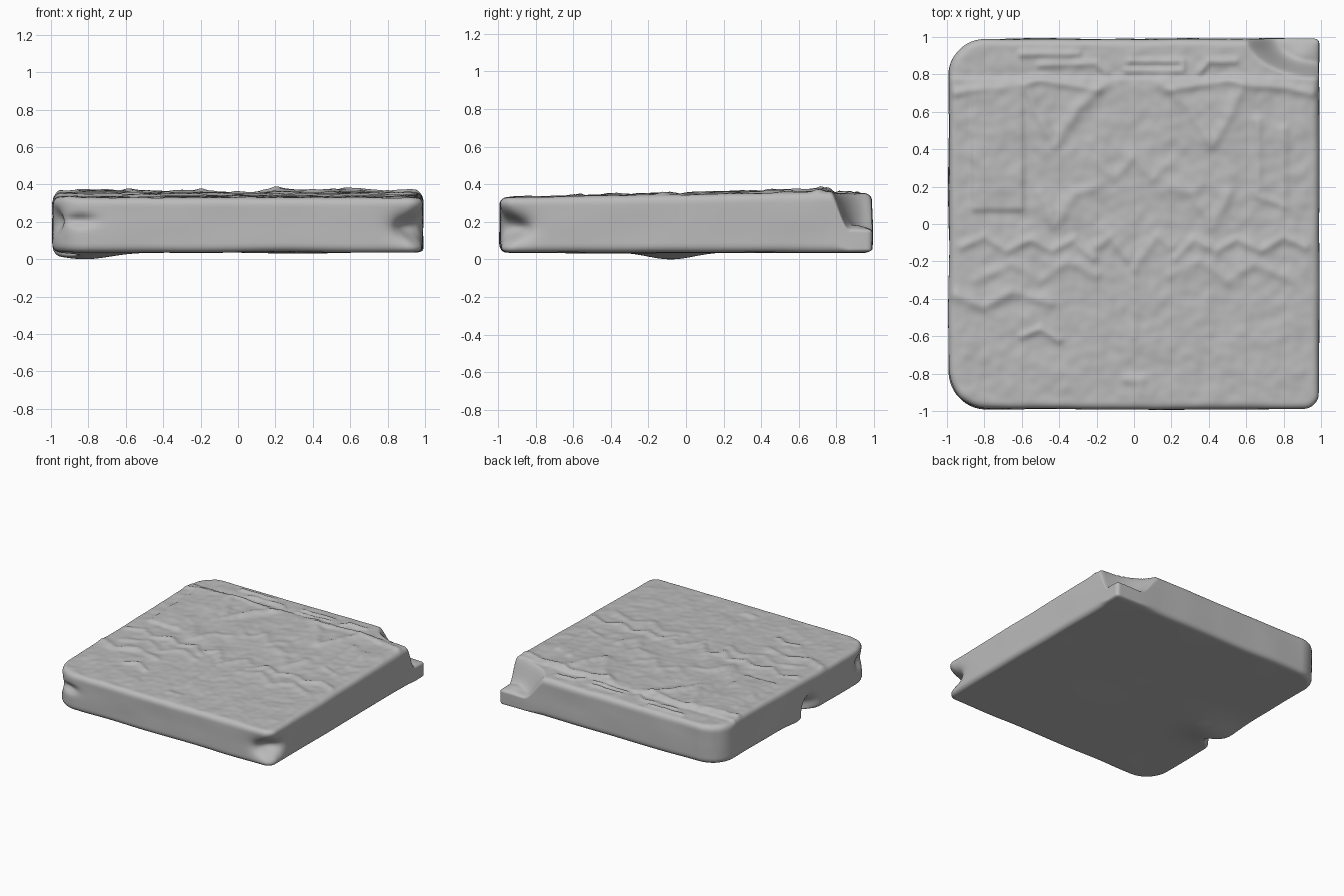
import bpy, bmesh, math
from mathutils import Vector, noise

if "Cube" in bpy.data.objects:
    bpy.data.objects.remove(bpy.data.objects["Cube"], do_unlink=True)

HALF, BASE, EDGE = 0.99, 0.035, 0.04

# Carved ridges as (mirrored, width, height, path)
RIDGES = [
    (True, .035, .016, [(.15, .75), (.3, .62), (.42, .43), (.52, .6), (.58, .73)]),
    (True, .035, .013, [(.2, .2), (.32, .16), (.42, 0), (.5, .16)]),
    (True, .03, .01, [(0, .36), (.1, .25), (.2, .34)]),
    (True, .03, .012, [(0, -.22), (.12, -.07), (.2, -.12)]),
    (True, .025, .014, [(.22, -.18), (.32, -.08), (.44, -.14), (.55, -.08), (.68, -.14), (.8, -.07), (.92, -.12)]),
    (True, .03, .01, [(.2, -.27), (.35, -.2), (.5, -.3), (.65, -.21), (.85, -.3)]),
    (False, .02, .014, [(-.6, -.6), (-.5, -.56), (-.4, -.62)]),
    (False, .03, .014, [(-.95, -.38), (-.8, -.44), (-.65, -.36), (-.45, -.42)]),
    (False, .025, .01, [(0, -.25), (0, -.6)]),
    (False, .03, .012, [(-.04, -.83), (.04, -.83)]),
    (False, .02, .016, [(-.6, .91), (-.3, .91)]),
    (False, .02, .014, [(-.5, .85), (-.2, .86), (-.15, .81)]),
    (False, .018, .016, [(-.04, .82), (.26, .82), (.26, .87), (-.02, .87)]),
    (False, .02, .016, [(.35, .81), (.4, .87), (.54, .87)]),
    (True, .025, .016, [(.95, .7), (.82, .73), (.65, .74), (.5, .77), (.2, .72)]),
    (False, .025, .012, [(.66, .55), (.66, .15), (.8, .1), (.8, .5)]),
]


def smooth(a, b, x):
    t = max(0, min(1, (x - a) / (b - a)))
    return t * t * (3 - 2 * t)


def bump(p, centre, size):
    return math.exp(-sum(((a - c) / s) ** 2 for a, c, s in zip(p, centre, size)))


def path_distance(p, path):
    best = 9
    for a, b in zip(path, path[1:]):
        a, b = Vector(a), Vector(b)
        d = b - a
        t = max(0, min(1, (p - a).dot(d) / d.length_squared))
        best = min(best, (p - a - d * t).length)
    return best


def top_height(x, y):
    """Height of the carved upper face."""
    h = .327 + .016 * (y + 1)
    h -= .012 * smooth(.77, .8, y)
    # raised column on one side and fainter one on the other
    h += .012 * smooth(.05, .09, y) * smooth(.88, .85, -x) * smooth(.57, .61, -x) * smooth(.75, .7, y)
    h += .008 * bump((x, y), (.45, .55), (.4, .35))
    p, q = Vector((x, y)), Vector((-x, y))
    for mirrored, width, height, path in RIDGES:
        d = path_distance(p, path)
        if mirrored:
            d = min(d, path_distance(q, path))
        h += height * .8 * math.exp(-(d / width) ** 2)
    worn = smooth(1, .9, max(abs(x), abs(y)))
    return h + worn * (.008 * noise.noise((x * 7, y * 7, 1)) + .004 * noise.noise((x * 17, y * 17, 4)))


def bottom_height(x, y):
    h = BASE + .005 * noise.noise((x * 2, y * 2, 7))
    return h - .036 * bump((x, y), (-.82, -.08), (.2, .17)) - .006 * bump((x, y), (.4, -.4), (.3, .3))


def corner_radius(x, y):
    if x < 0:
        return .2
    return .08 if y < 0 else .025


def shape(v):
    u, w, t = v.co
    # soften the upper and lower rims
    e, zd = (1 - max(abs(u), abs(w))) * HALF, (1 - abs(t)) * .15
    if e < EDGE and zd < EDGE:
        q = Vector((EDGE - e, EDGE - zd))
        q *= max(q) / q.length if q.length else 1
        k = (1 - (EDGE - q.x) / HALF) / (1 - e / HALF)
        u, w = u * k, w * k
        t = math.copysign(1 - (EDGE - q.y) / .15, t)
    # round the plan corners
    x, y = u * HALF, w * HALF
    r = corner_radius(x, y)
    d = Vector((abs(x) - HALF + r, abs(y) - HALF + r))
    if d.x > 0 and d.y > 0:
        d *= max(d) / d.length
        x = math.copysign(HALF - r + d.x, x)
        y = math.copysign(HALF - r + d.y, y)
    # thickness, with the broken back corner
    low, high = bottom_height(x, y), top_height(x, y)
    chip = math.hypot((x - 1) / .42, (y - 1) / .23)
    cut = .16 + .02 * bump((x, y), (.9, .9), (.07, .06)) + .2 * smooth(.55, 1.02, chip)
    if chip < 1.02:
        high = min(high, cut)
    z = low + (high - low) * (t + 1) / 2
    p = (x, y, z)
    # chipped front corners and the undercut side notch
    c = bump(p, (HALF, -HALF, .17), (.13, .13, .07))
    x, y = x - .09 * c, y + .09 * c
    y += .04 * bump(p, (-.85, -HALF, .205), (.08, .1, .03))
    x += .05 * bump(p, (-HALF, -.85, .2), (.1, .07, .06))
    x += .16 * bump(p, (-HALF, -.2, .07), (.12, .07, .08))
    # uneven worn sides
    side = smooth(.9, .98, max(abs(x), abs(y)))
    n = .006 * side * noise.noise((x * 3, y * 3, z * 5))
    v.co = (x * (1 + n), y * (1 + n), z)


# Slab: a finely divided block that is then carved
bm = bmesh.new()
bmesh.ops.create_cube(bm, size=2)


def is_upright(edge):
    return abs(edge.verts[0].co.z - edge.verts[1].co.z) > .5


flat = [e for e in bm.edges if not is_upright(e)]
bmesh.ops.subdivide_edges(bm, edges=flat, cuts=159, use_grid_fill=True)
upright = [e for e in bm.edges if is_upright(e)]
bmesh.ops.subdivide_edges(bm, edges=upright, cuts=17, use_grid_fill=True)
for vert in bm.verts:
    shape(vert)
floor = min(v.co.z for v in bm.verts)
for vert in bm.verts:
    vert.co.z -= floor
bmesh.ops.recalc_face_normals(bm, faces=bm.faces)

mesh = bpy.data.meshes.new("carved_slab")
bm.to_mesh(mesh)
bm.free()
slab = bpy.data.objects.new("carved_slab", mesh)
bpy.context.collection.objects.link(slab)

# Plain grey stone
stone = bpy.data.materials.new("grey_stone")
stone.use_nodes = True
grey = (.5, .5, .5, 1)
stone.diffuse_color = grey
stone.node_tree.nodes["Principled BSDF"].inputs["Base Color"].default_value = grey
mesh.materials.append(stone)

bpy.context.view_layer.objects.active = slab
slab.select_set(True)
bpy.ops.object.shade_smooth_by_angle(angle=math.radians(50))
